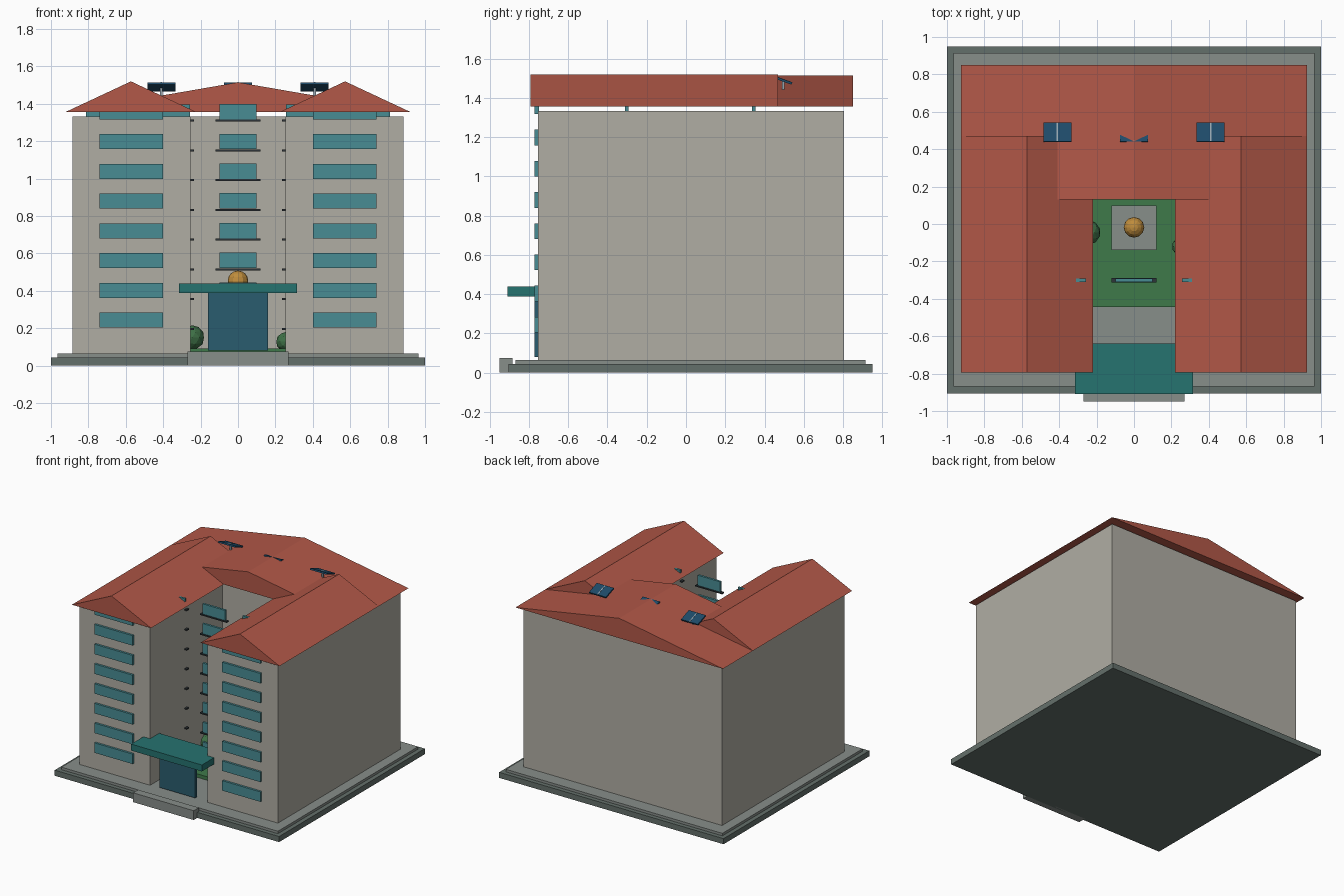
import bpy, bmesh, math
from mathutils import Matrix

if "Cube" in bpy.data.objects:
    bpy.data.objects.remove(bpy.data.objects["Cube"])


def lin(c):
    return c / 12.92 if c <= 0.04045 else ((c + 0.055) / 1.055) ** 2.4


def mat(name, r, g, b):
    m = bpy.data.materials.new(name)
    m.diffuse_color = (lin(r / 255), lin(g / 255), lin(b / 255), 1)
    m.use_nodes = True
    m.node_tree.nodes["Principled BSDF"].inputs["Base Color"].default_value = m.diffuse_color
    return m


PLINTH = mat("plinth_grey", 100, 112, 107)
PAVING = mat("paving_grey", 135, 142, 138)
WALL = mat("wall_stone", 176, 174, 164)
ROOF = mat("roof_red", 178, 88, 72)
GLASS = mat("window_teal", 72, 140, 148)
DOOR = mat("door_blue", 42, 92, 110)
CANOPY = mat("canopy_teal", 38, 115, 112)
RAIL = mat("rail_dark", 45, 52, 56)
GREEN = mat("lawn_green", 62, 122, 74)
BUSH = mat("bush_green", 62, 112, 70)
GOLD = mat("gold", 190, 140, 60)
PANEL = mat("panel_blue", 30, 75, 105)
SILVER = mat("silver", 150, 165, 175)


def finish(name, bm, material):
    bmesh.ops.recalc_face_normals(bm, faces=bm.faces)
    me = bpy.data.meshes.new(name)
    bm.to_mesh(me)
    bm.free()
    me.materials.append(material)
    ob = bpy.data.objects.new(name, me)
    bpy.context.collection.objects.link(ob)
    return ob


def add_box(bm, x0, x1, y0, y1, z0, z1):
    m = Matrix.Translation(((x0 + x1) / 2, (y0 + y1) / 2, (z0 + z1) / 2))
    m = m @ Matrix.Diagonal((abs(x1 - x0), y1 - y0, z1 - z0, 1))
    bmesh.ops.create_cube(bm, size=1, matrix=m)


def box(name, material, *dims):
    bm = bmesh.new()
    add_box(bm, *dims)
    return finish(name, bm, material)


def extrude(name, material, pts, vec):
    bm = bmesh.new()
    face = bm.faces.new([bm.verts.new(p) for p in pts])
    new = bmesh.ops.extrude_face_region(bm, geom=[face])["geom"]
    bmesh.ops.translate(bm, vec=vec, verts=[v for v in new if isinstance(v, bmesh.types.BMVert)])
    return finish(name, bm, material)


def gable(name, x0, x1, y0, y1, z0, z1):
    pts = [(x0, y0, z0), (x1, y0, z0), ((x0 + x1) / 2, y0, z1)]
    return extrude(name, ROOF, pts, (0, y1 - y0, 0))


# Stepped base and entrance step
box("base_slab", PLINTH, -1, 1, -0.905, 0.95, 0, 0.045)
box("paved_slab", PAVING, -0.965, 0.965, -0.87, 0.915, 0.045, 0.065)
box("entrance_step", PAVING, -0.27, 0.27, -0.95, -0.885, 0, 0.075)

# U-shaped walls
outline = [(-0.885, -0.755), (-0.255, -0.755), (-0.255, 0.17), (0.255, 0.17),
           (0.255, -0.755), (0.885, -0.755), (0.885, 0.805), (-0.885, 0.805)]
extrude("walls", WALL, [(x, y, 0.065) for x, y in outline], (0, 0, 1.268))

# Gabled roofs
gable("back_roof", -0.925, 0.925, 0.13, 0.85, 1.355, 1.515)
gable("left_wing_roof", -0.925, -0.22, -0.793, 0.47, 1.355, 1.52)
gable("right_wing_roof", 0.22, 0.925, -0.793, 0.47, 1.355, 1.52)

# Eight floors of windows and sills
front, court, rails = bmesh.new(), bmesh.new(), bmesh.new()
for i in range(8):
    z = 0.204 + 0.159 * i
    add_box(court, -0.1, 0.1, -0.31, -0.292, z, z + 0.082)
    add_box(rails, -0.12, 0.12, -0.314, -0.288, z - 0.012, z - 0.002)
    for s in (-1, 1):
        add_box(front, s * 0.40, s * 0.74, -0.772, -0.75, z, z + 0.08)
        add_box(court, s * 0.257, s * 0.812, -0.31, -0.292, z, z + 0.08)
        add_box(rails, s * 0.235, s * 0.30, -0.314, -0.288, z - 0.012, z - 0.002)
for s in (-1, 1):
    add_box(court, s * 0.257, s * 0.812, 0.337, 0.355, 1.317, 1.397)
finish("wing_windows", front, GLASS)
finish("courtyard_windows", court, GLASS)
finish("window_rails", rails, RAIL)

# Entrance
box("door", DOOR, -0.16, 0.16, -0.773, -0.75, 0.08, 0.39)
box("canopy", CANOPY, -0.315, 0.315, -0.91, -0.638, 0.388, 0.44)

# Courtyard garden with a ball on a pedestal
box("lawn", GREEN, -0.255, 0.255, -0.445, 0.17, 0.065, 0.093)
box("pedestal", PAVING, -0.12, 0.12, -0.14, 0.10, 0.093, 0.16)
bm = bmesh.new()
bmesh.ops.create_cone(bm, cap_ends=True, segments=12, radius1=0.04, radius2=0.03, depth=0.26,
                      matrix=Matrix.Translation((0, -0.018, 0.29)))
finish("column", bm, PAVING)
bm = bmesh.new()
bmesh.ops.create_uvsphere(bm, u_segments=12, v_segments=8, radius=0.055,
                          matrix=Matrix.Translation((0, -0.018, 0.453)))
finish("ball", bm, GOLD)
for name, x, y, z, r in (("left_bush", -0.245, -0.045, 0.15, 0.066),
                         ("right_bush", 0.255, -0.12, 0.128, 0.052)):
    bm = bmesh.new()
    bmesh.ops.create_icosphere(bm, subdivisions=2, radius=r, matrix=Matrix.Translation((x, y, z)))
    finish(name, bm, BUSH)

# Tilted solar panels on posts
for name, x in (("left", -0.41), ("middle", 0), ("right", 0.41)):
    tilt = Matrix.Translation((x, 0.49, 1.491)) @ Matrix.Rotation(math.radians(-20), 4, 'X')
    p = box(name + "_solar_panel", PANEL, -0.075, 0.075, -0.053, 0.053, -0.006, 0.006)
    d = box(name + "_panel_divider", SILVER, -0.004, 0.004, -0.052, 0.052, 0.005, 0.0075)
    p.matrix_world = d.matrix_world = tilt
    box(name + "_panel_post", SILVER, x - 0.007, x + 0.007, 0.488, 0.502, 1.40, 1.487)
